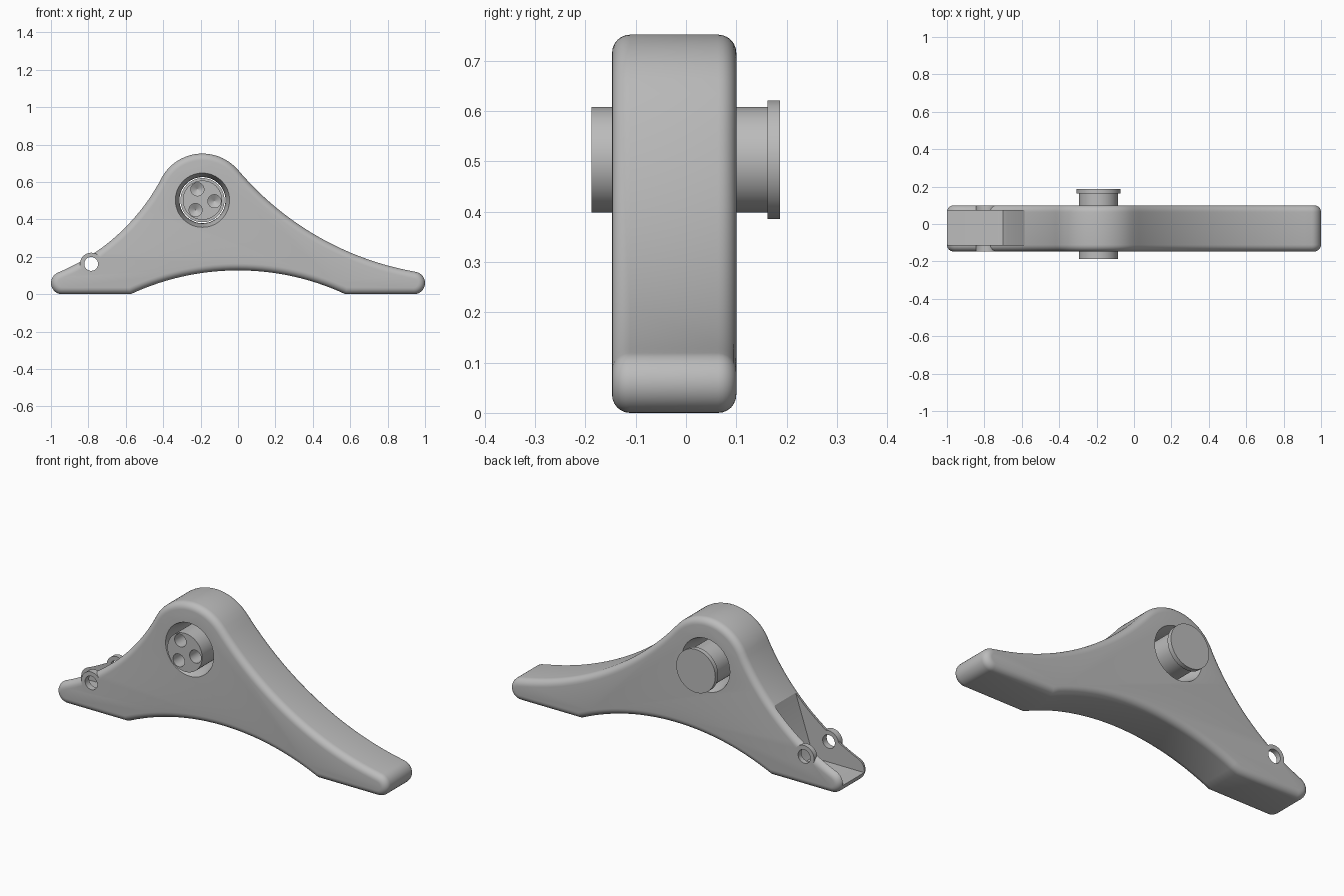
import bpy, bmesh, math
from mathutils import Vector, Matrix

cube = bpy.data.objects.get("Cube")
if cube:
    bpy.data.objects.remove(cube, do_unlink=True)

grey = bpy.data.materials.new("plain_grey")
grey.use_nodes = True
grey.diffuse_color = (0.5, 0.5, 0.5, 1)
grey.node_tree.nodes["Principled BSDF"].inputs["Base Color"].default_value = (0.5, 0.5, 0.5, 1)

FRONT, BACK, FILLET = -0.147, 0.10, 0.036
HUB = Vector((-0.19, 0.503))
LUG = Vector((-0.785, 0.162))


def circle_arc(center, radius, start, end, steps):
    angles = [math.radians(start + (end - start) * i / steps) for i in range(steps + 1)]
    return [Vector(center) + radius * Vector((math.cos(a), math.sin(a))) for a in angles]


def chord_arc(a, b, turn, steps=28):
    """Arc from a to b that turns by the given angle (negative = clockwise)."""
    a, b, turn = Vector(a), Vector(b), math.radians(turn)
    chord = b - a
    center = (a + b) / 2 + Vector((-chord.y, chord.x)) / (2 * math.tan(turn / 2))
    return [center + Matrix.Rotation(turn * i / steps, 2) @ (a - center) for i in range(steps + 1)]


def inset(points, amount):
    """Mitred inward offset of a counter-clockwise outline."""
    result = []
    for i, p in enumerate(points):
        d1 = (p - points[i - 1]).normalized()
        d2 = (points[(i + 1) % len(points)] - p).normalized()
        n1, n2 = Vector((-d1.y, d1.x)), Vector((-d2.y, d2.x))
        result.append(p + (n1 + n2) * (amount / (1 + n1.dot(n2))))
    return result


def loft(name, layers):
    """Solid through outlines in xz, each given as (y, points)."""
    bm = bmesh.new()
    rings = [[bm.verts.new((p.x, y, p.y)) for p in pts] for y, pts in layers]
    count = len(rings[0])
    for lower, upper in zip(rings, rings[1:]):
        for i in range(count):
            j = (i + 1) % count
            bm.faces.new((lower[i], lower[j], upper[j], upper[i]))
    bm.faces.new(rings[0])
    bm.faces.new(rings[-1])
    bmesh.ops.recalc_face_normals(bm, faces=bm.faces)
    mesh = bpy.data.meshes.new(name)
    bm.to_mesh(mesh)
    bm.free()
    obj = bpy.data.objects.new(name, mesh)
    mesh.materials.append(grey)
    bpy.context.collection.objects.link(obj)
    return obj


def turned(name, center, stations, sides=64):
    """Round part along y from (y, radius) stations."""
    return loft(name, [(y, circle_arc(center, r, 0, 360, sides)[:-1]) for y, r in stations])


def combine(target, tool, operation):
    mod = target.modifiers.new(operation.lower(), "BOOLEAN")
    mod.operation, mod.object, mod.solver = operation, tool, "EXACT"
    bpy.context.view_layer.objects.active = target
    bpy.ops.object.modifier_apply(modifier=mod.name)
    bpy.data.objects.remove(tool, do_unlink=True)


def smooth(obj):
    bpy.ops.object.select_all(action="DESELECT")
    obj.select_set(True)
    bpy.context.view_layer.objects.active = obj
    bpy.ops.object.shade_smooth_by_angle(angle=math.radians(25))


# Lever outline: feet, arched underside, hub and two sweeping flanks
outline = (chord_arc((-0.575, 0), (0.575, 0), -50)
           + circle_arc((0.94, 0.06), 0.06, -90, 80, 16)
           + chord_arc((0.95, 0.12), (0.0, 0.665), -40)
           + circle_arc(HUB, 0.249, 40, 151, 28)
           + chord_arc((-0.407, 0.624), (-0.963, 0.116), -40)
           + circle_arc((-0.94, 0.06), 0.06, 112, 270, 16))
outline = [p for i, p in enumerate(outline) if (p - outline[i - 1]).length > 0.006]

# Lever body with rounded front and back rims
rim = [(FILLET * (1 - math.sin(a)), FILLET * (1 - math.cos(a)))
       for a in (math.pi / 2 * i / 6 for i in range(7))]
layers = [(FRONT + depth, inset(outline, amount)) for depth, amount in reversed(rim)]
layers = [(FRONT + d, inset(outline, a)) for a, d in rim]
layers += [(BACK - d, inset(outline, a)) for a, d in reversed(rim)]
layers.sort(key=lambda layer: layer[0])
lever_body = loft("lever_body", layers)

# Pivot lugs, forked slot and cross hole at the short end
combine(lever_body, turned("lug", LUG, [(FRONT, 0.06), (BACK, 0.06)], 48), "UNION")
slot = [Vector(p) for p in ((-1.1, 0.05), (-0.73, 0.05), (-0.70, 0.06), (-0.68, 0.09),
                            (-0.55, 0.48), (-1.1, 0.48))]
combine(lever_body, loft("slot_cutter", [(-0.112, slot), (0.072, slot)]), "DIFFERENCE")
combine(lever_body, turned("cross_hole", LUG, [(-0.3, 0.037), (0.3, 0.037)], 32), "DIFFERENCE")

# Hub bore, slightly narrower in the middle
middle, half = (FRONT + BACK) / 2, (BACK - FRONT) / 2
bore = [(middle + half * t / 4, 0.123 + 0.022 * (t / 4) ** 2) for t in range(-4, 5)]
bore = [(-0.3, 0.145)] + bore + [(0.3, 0.145)]
combine(lever_body, turned("bore_cutter", HUB, bore), "DIFFERENCE")
smooth(lever_body)

# Pin with a back flange and three drilled holes in its front
hub_pin = turned("hub_pin", HUB, [(-0.188, 0.105), (0.162, 0.105), (0.162, 0.118), (0.187, 0.118)])
for angle in (115, -5, 235):
    spot = circle_arc(HUB, 0.064, angle, angle, 1)[0]
    drill = turned("drill", spot, [(-0.3, 0.035), (-0.09, 0.035), (-0.07, 0.001)], 32)
    combine(hub_pin, drill, "DIFFERENCE")
smooth(hub_pin)
